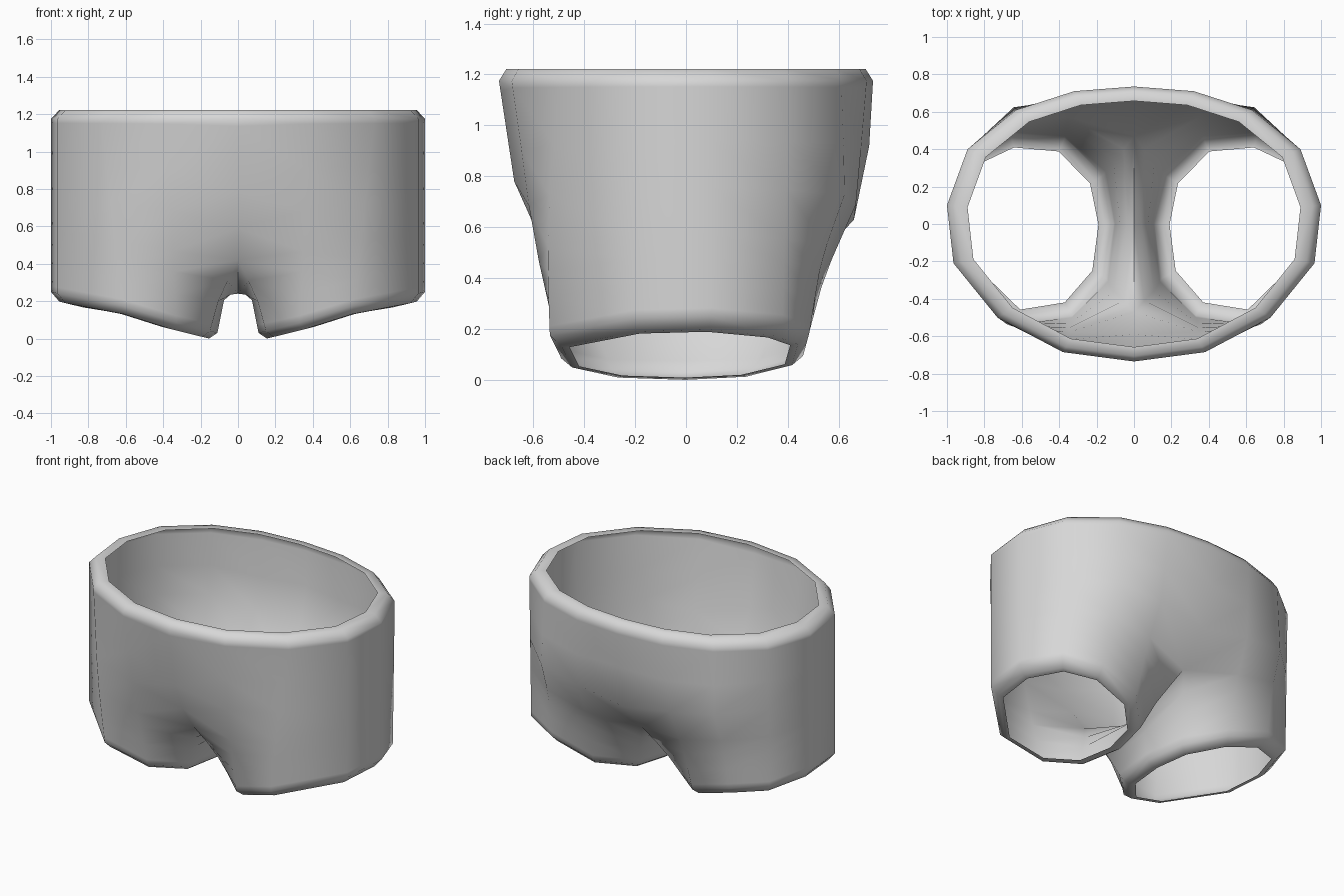
import bpy, bmesh, math
from mathutils import Vector

if "Cube" in bpy.data.objects:
    bpy.data.objects.remove(bpy.data.objects["Cube"])

# Right half of the waist, front centre to back centre
waist = [(0, -.735), (.38, -.685), (.73, -.5), (.965, -.21), (1, .1),
         (.89, .4), (.63, .61), (.32, .71), (0, .735)]
# Right leg hem: front inner, seven outer points, back inner, inseam
hem = [(.15, -.29), (.33, -.49), (.62, -.535), (.965, -.21), (1, .1),
       (.89, .38), (.66, .485), (.37, .46), (.165, .26), (.11, 0)]
waist = [Vector((x, y, 1.175)) for x, y in waist]
hem = [Vector((x, y, .03 + .247 * (x - .11))) for x, y in hem]
for i in (2, 6):
    hem[i].z += .02


def side_points(f, front, back):
    """Outer leg points at fraction f from waist to hem, fuller front and back."""
    pts = [waist[i].lerp(hem[i], f) for i in range(1, 8)]
    for i in (0, 1):
        pts[i].y -= front
    for i in (5, 6):
        pts[i].y += back
    return pts


def waist_lip(s):
    """Waist edge folded inward."""
    return [Vector((p.x * s, p.y * (s + .005), 1.222)) for p in waist]


def leg_lip(sx, sy):
    """Leg hem folded inward, following the tilt of the hem."""
    mid = Vector((.555, -.02, .14))
    return [Vector((mid.x + (p.x - mid.x) * sx, mid.y + (p.y - mid.y) * sy,
                    mid.z + (p.z - mid.z) * sx - .041)) for p in hem]


def blend(a, b, f):
    return [p.lerp(q, f) for p, q in zip(a, b)]


# Rows running down the body, then around the leg
row1 = [Vector((0, -.675, .78))] + side_points(.25, .01, .04) + [Vector((0, .72, .92))]
row2 = [Vector((0, -.59, .59))] + side_points(.45, .02, .07) + [Vector((0, .66, .63))]
# Leg top, ending with the crotch point
row3 = ([Vector((0, -.47, .42))] + side_points(.65, .02, .025)
        + [Vector((0, .47, .42)), Vector((0, 0, .24))])
row4 = ([Vector((.055, -.41, .31))] + side_points(.75, .015, .01)
        + [Vector((.055, .40, .31)), Vector((.04, 0, .235))])
row5 = ([Vector((.105, -.36, .20))] + side_points(.86, .01, .005)
        + [Vector((.11, .34, .20)), Vector((.075, 0, .205))])
rows = [waist_lip(.89), waist_lip(.955), waist, blend(waist, row1, .1),
        row1, row2, row3, row4, row5, blend(row5, hem, .75), hem,
        leg_lip(.9, .91), leg_lip(.82, .85)]

# Cloth surface of one half
bm = bmesh.new()
grid = [[bm.verts.new(p) for p in row] for row in rows]
for up, low in zip(grid, grid[1:]):
    if len(up) == 9:
        pairs = [(i, i + 1) for i in range(8)]
    else:
        pairs = [(i, (i + 1) % 10) for i in range(10)]
    for a, b in pairs:
        bm.faces.new((up[a], low[a], low[b], up[b]))

# Mirror to the other half and weld the centre line
bmesh.ops.mirror(bm, geom=bm.verts[:] + bm.edges[:] + bm.faces[:],
                 axis='X', merge_dist=.0001)
bmesh.ops.remove_doubles(bm, verts=bm.verts[:], dist=.0005)
bmesh.ops.recalc_face_normals(bm, faces=bm.faces[:])
bm.normal_update()
outermost = max(bm.faces, key=lambda f: f.calc_center_median().x)
if outermost.normal.x < 0:
    bmesh.ops.reverse_faces(bm, faces=bm.faces[:])

mesh = bpy.data.meshes.new("shorts")
bm.to_mesh(mesh)
bm.free()
shorts = bpy.data.objects.new("shorts", mesh)
bpy.context.collection.objects.link(shorts)

# Plain grey cloth
grey = bpy.data.materials.new("light_grey_cloth")
grey.diffuse_color = (.68, .68, .68, 1)
grey.use_nodes = True
grey.node_tree.nodes["Principled BSDF"].inputs["Base Color"].default_value = grey.diffuse_color
mesh.materials.append(grey)

# Smooth cloth
bpy.context.view_layer.objects.active = shorts
shorts.select_set(True)
bpy.ops.object.shade_smooth_by_angle(angle=math.radians(75))
